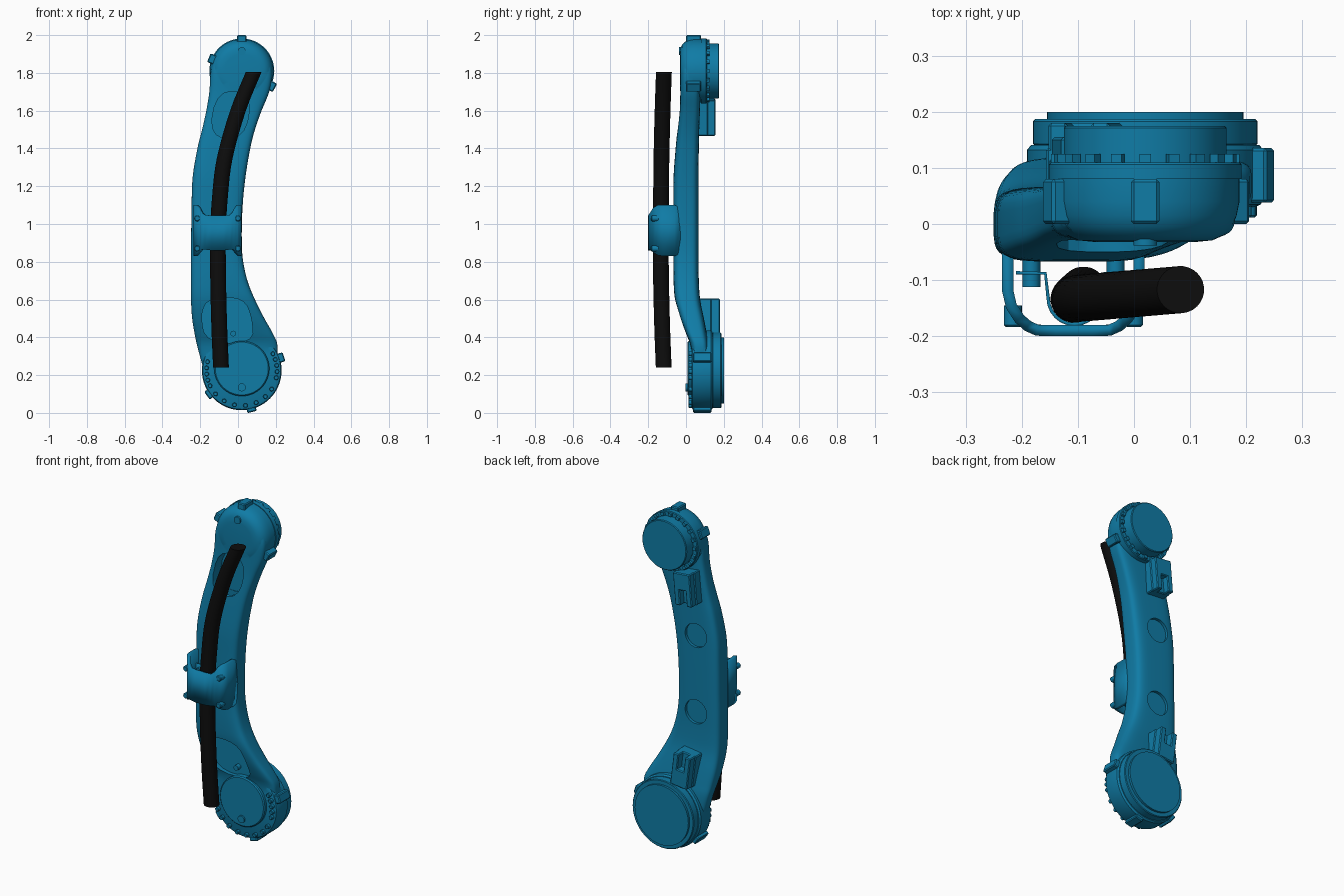
import bpy, bmesh
from math import sin, cos, pi, radians, copysign
from mathutils import Matrix, Vector

if "Cube" in bpy.data.objects:
    bpy.data.objects.remove(bpy.data.objects["Cube"])


def material(name, rgb):
    m = bpy.data.materials.new(name)
    m.diffuse_color = (*rgb, 1)
    m.use_nodes = True
    m.node_tree.nodes["Principled BSDF"].inputs["Base Color"].default_value = m.diffuse_color
    return m


BLUE = material("blue_paint", (0.005, 0.2, 0.38))
BLACK = material("black_rubber", (0.004, 0.004, 0.004))
TOP, BOT = (0.02, 1.81), (0.02, 0.225)   # joint centres (x, z)


def make(name, bm, mat=BLUE):
    bmesh.ops.recalc_face_normals(bm, faces=bm.faces)
    me = bpy.data.meshes.new(name)
    bm.to_mesh(me)
    bm.free()
    me.materials.append(mat)
    ob = bpy.data.objects.new(name, me)
    bpy.context.collection.objects.link(ob)
    return ob


def smooth(ob, angle=32):
    bpy.ops.object.select_all(action='DESELECT')
    ob.select_set(True)
    bpy.context.view_layer.objects.active = ob
    bpy.ops.object.shade_smooth_by_angle(angle=radians(angle))


def skin(bm, rings):
    rings = [[bm.verts.new(p) for p in r] for r in rings]
    n = len(rings[0])
    for a, b in zip(rings, rings[1:]):
        for i in range(n):
            bm.faces.new((a[i], a[(i + 1) % n], b[(i + 1) % n], b[i]))
    bm.faces.new(rings[0])
    bm.faces.new(rings[-1])


def loft(name, rows, power, mat=BLUE, sub=4, n=40):
    """Skin superellipse slices; each row is z, x left, x right, y front, y back."""
    pts = [Vector(r) for r in rows]
    pts = [2 * pts[0] - pts[1]] + pts + [2 * pts[-1] - pts[-2]]
    dense = []
    for p, q, r, s in zip(pts, pts[1:], pts[2:], pts[3:]):
        for k in range(sub):
            t = k / sub
            dense.append(0.5 * (2 * q + (r - p) * t + (2 * p - 5 * q + 4 * r - s) * t * t
                                + (3 * q - p - 3 * r + s) * t ** 3))
    dense.append(pts[-2])

    def se(v):
        return copysign(abs(v) ** (2 / power), v)
    rings = []
    for z, l, r, f, b in dense:
        rings.append([((l + r) / 2 + (r - l) / 2 * se(cos(2 * pi * (i + .5) / n)),
                       (f + b) / 2 + (b - f) / 2 * se(sin(2 * pi * (i + .5) / n)), z)
                      for i in range(n)])
    bm = bmesh.new()
    skin(bm, rings)
    return make(name, bm, mat)


def lathe(name, centre, profile, n=64):
    """Turn a (radius, y) profile about an axis along y."""
    bm = bmesh.new()
    skin(bm, [[(centre[0] + r * cos(2 * pi * i / n), y, centre[1] + r * sin(2 * pi * i / n))
               for i in range(n)] for r, y in profile])
    return make(name, bm)


def prism(name, poly, y0, y1, rounds=2):
    """Extrude an xz outline along y after cutting its corners round."""
    for _ in range(rounds):
        poly = [((a[0] * u + b[0] * (1 - u)), (a[1] * u + b[1] * (1 - u)))
                for a, b in zip(poly, poly[1:] + poly[:1]) for u in (.75, .25)]
    bm = bmesh.new()
    skin(bm, [[(x, y, z) for x, z in poly] for y in (y0, y1)])
    return make(name, bm)


def boolean(ob, other, op):
    m = ob.modifiers.new("bool", 'BOOLEAN')
    m.object, m.operation, m.solver = other, op, 'EXACT'
    bpy.context.view_layer.objects.active = ob
    bpy.ops.object.modifier_apply(modifier=m.name)
    bpy.data.objects.remove(other)


def sheet(name, pts, thick):
    """Bent plate: points are x, y, z low, z high."""
    bm = bmesh.new()
    cols = [[bm.verts.new((x, y, z)) for z in (lo, hi)] for x, y, lo, hi in pts]
    for a, b in zip(cols, cols[1:]):
        bm.faces.new((a[0], b[0], b[1], a[1]))
    ob = make(name, bm)
    # inward is toward the hose at the middle of the plate
    mid = ob.data.polygons[len(ob.data.polygons) // 2]
    m = ob.modifiers.new("thickness", 'SOLIDIFY')
    m.thickness = thick
    m.offset = -1 if mid.normal.y < 0 else 1
    smooth(ob, 40)
    return ob


# main arm: lofted shell with a drum at each end
arm = loft("arm_body", [
    (.22, -.18, .20, .035, .12), (.35, -.215, .21, .025, .12), (.42, -.23, .185, .0, .11),
    (.50, -.243, .14, -.03, .095), (.60, -.249, .09, -.058, .075), (.70, -.25, .05, -.066, .068),
    (.82, -.25, .025, -.067, .066), (.95, -.248, .02, -.067, .066), (1.1, -.246, .025, -.067, .066),
    (1.25, -.24, .04, -.066, .066), (1.4, -.215, .065, -.055, .068), (1.5, -.19, .09, -.045, .07),
    (1.6, -.168, .125, -.034, .074), (1.7, -.152, .165, -.03, .077), (1.8, -.145, .18, -.029, .078),
    (1.88, -.125, .16, -.02, .075)], 4.5)
boolean(arm, lathe("bottom_drum", BOT, [(.195, .03), (.206, .035), (.211, .047), (.211, .132),
                                        (.203, .141)]), 'UNION')
boolean(arm, lathe("top_drum", TOP, [(.09, -.032), (.12, -.029), (.14, -.02), (.155, -.004),
                                     (.163, .015), (.168, .04), (.168, .0815)]), 'UNION')
# cable openings, the duct joining them, and the round recesses at the back
boolean(arm, prism("cut", [(-.11, 1.71), (-.155, 1.46), (.035, 1.45), (.075, 1.69)],
                   -.2, .035), 'DIFFERENCE')
boolean(arm, prism("cut", [(-.17, .37), (-.2, .53), (-.15, .61), (.03, .61), (.075, .5),
                           (.08, .37)], -.2, .043), 'DIFFERENCE')
boolean(arm, loft("cut", [(.52, -.15, .02, .0, .038), (.7, -.18, -.02, -.04, .04),
                          (1.2, -.17, -.03, -.04, .04), (1.52, -.11, .02, -.02, .031)], 4, n=24),
        'DIFFERENCE')
for z in (.82, 1.27):
    boolean(arm, lathe("cut", (-.11, z), [(.07, .05), (.07, .2)], 40), 'DIFFERENCE')
smooth(arm)

# stacked joint discs at the back, face plates and plugs at the front
for name, c, prof in (
    ("bottom_joint_disc", BOT, [(.195, .138), (.2, .143), (.2, .183), (.196, .187)]),
    ("bottom_joint_cap", BOT, [(.175, .18), (.175, .2)]),
    ("top_joint_flange", TOP, [(.172, .08), (.172, .106), (.168, .11)]),
    ("top_joint_disc", TOP, [(.145, .1), (.145, .171), (.141, .175)]),
    ("bottom_face_plate", (.02, .235), [(.14, .008), (.146, .014), (.146, .06)]),
    ("bottom_plug", (.02, .135), [(.021, -.002), (.021, .02)]),
    ("top_plug", (.02, 1.915), [(.021, -.038), (.021, .0)]),
    ("pocket_bolt", (-.025, .42), [(.015, .015), (.015, .06)]),
):
    smooth(lathe(name, c, prof))


def blocks(name, specs, bevel=.005):
    """Boxes set radially: centre, angle, inner and outer radius, width, y range."""
    bm = bmesh.new()
    for c, a, r0, r1, w, y0, y1 in specs:
        mat = (Matrix.Translation((c[0], 0, c[1])) @ Matrix.Rotation(-radians(a), 4, 'Y')
               @ Matrix.Translation(((r0 + r1) / 2, (y0 + y1) / 2, 0))
               @ Matrix.Diagonal((r1 - r0, y1 - y0, w, 1)))
        bmesh.ops.create_cube(bm, size=1, matrix=mat)
    ob = make(name, bm)
    if bevel:
        m = ob.modifiers.new("bevel", 'BEVEL')
        m.width = bevel
    return ob


# alignment lugs round both housings
blocks("top_lugs", [(TOP, a, .12, r, .05, .0, .08) for a, r in ((90, .19), (158, .188), (-27, .197))])
blocks("bottom_lugs", [(BOT, a, .15, r, .05, .038, .135)
                       for a, r in ((18, .235), (-76, .227), (216, .228))])
blocks("top_flange_bolts", [(TOP, a, .15, .168, .02, .1, .125) for a in range(0, 360, 18)], 0)

# bolt ring on the lower front rim
for i, a in enumerate([-12, -2, 8, 18, 28, 166, 176, 186, 196, 206,
                       222, 240, 258, 276, 294, 312, 328]):
    c = (BOT[0] + .187 * cos(radians(a)), BOT[1] + .187 * sin(radians(a)))
    smooth(lathe(f"rim_bolt_{i}", c, [(.009, .012), (.012, .015), (.012, .06)], 16))

# cable connectors at the back: base block with two prongs
for name, z, d, y0, y1, lean in (("top_connector", 1.66, -1, .06, .155, 80),
                                 ("bottom_connector", .41, 1, .07, .18, 97)):
    c = (-.075, z)
    ang = lean * d if d > 0 else -lean - 15
    ym = y0 + (y1 - y0) * .6
    parts = [(c, ang, 0, .19, .12, y0, ym), (c, ang, 0, .1, .11, y0, y1)]
    blocks(name, parts)
    for side in (-1, 1):
        off = Vector((sin(radians(ang)), -cos(radians(ang)))) * side * .038
        blocks(name + "_prong", [((c[0] + off.x, c[1] + off.y), ang, .08, .19, .034, y0, y1)])

# hose
loft("hose", [(z, x - .042, x + .042, y - .042, y + .042) for z, x, y in (
    (.24, -.09, -.118), (.45, -.099, -.126), (.7, -.105, -.132), (.95, -.106, -.134),
    (1.15, -.095, -.132), (1.35, -.07, -.13), (1.6, .0, -.124), (1.805, .083, -.117))],
    2, BLACK, n=28)
smooth(bpy.data.objects["hose"])

# clamp bracket over the hose, symmetric about x = -0.108
half = [(-.235, -.02, .85, 1.08), (-.235, -.06, .83, 1.1), (-.235, -.12, .83, 1.1),
        (-.228, -.15, .835, 1.1), (-.212, -.175, .85, 1.085), (-.195, -.19, .865, 1.06),
        (-.175, -.199, .865, 1.048), (-.14, -.2, .86, 1.045)]
sheet("hose_clamp", half + [(-.216 - x, y, a, b) for x, y, a, b in reversed(half)], .02)
arc = [(-.106 + .05 * cos(a), -.132 + .05 * sin(a), .9, 1.03)
       for a in [pi + pi * i / 12 for i in range(13)]]
sheet("hose_strap", [(-.21, -.09, .9, 1.03), (-.16, -.09, .9, 1.03)] + arc
      + [(-.05, -.09, .9, 1.03), (-.0, -.09, .9, 1.03)], .006)
for i, (x, z) in enumerate([(x, z) for x in (-.216, 0) for z in (.87, 1.03)]):
    smooth(lathe(f"clamp_bolt_{i}", (x, z), [(.012, -.184), (.016, -.18), (.016, -.145)], 20))
    smooth(lathe(f"strap_bolt_{i}", (-.183 if x < 0 else -.033, .94 if z < 1 else 1.0),
                 [(.016, -.112), (.016, -.06)], 12))
